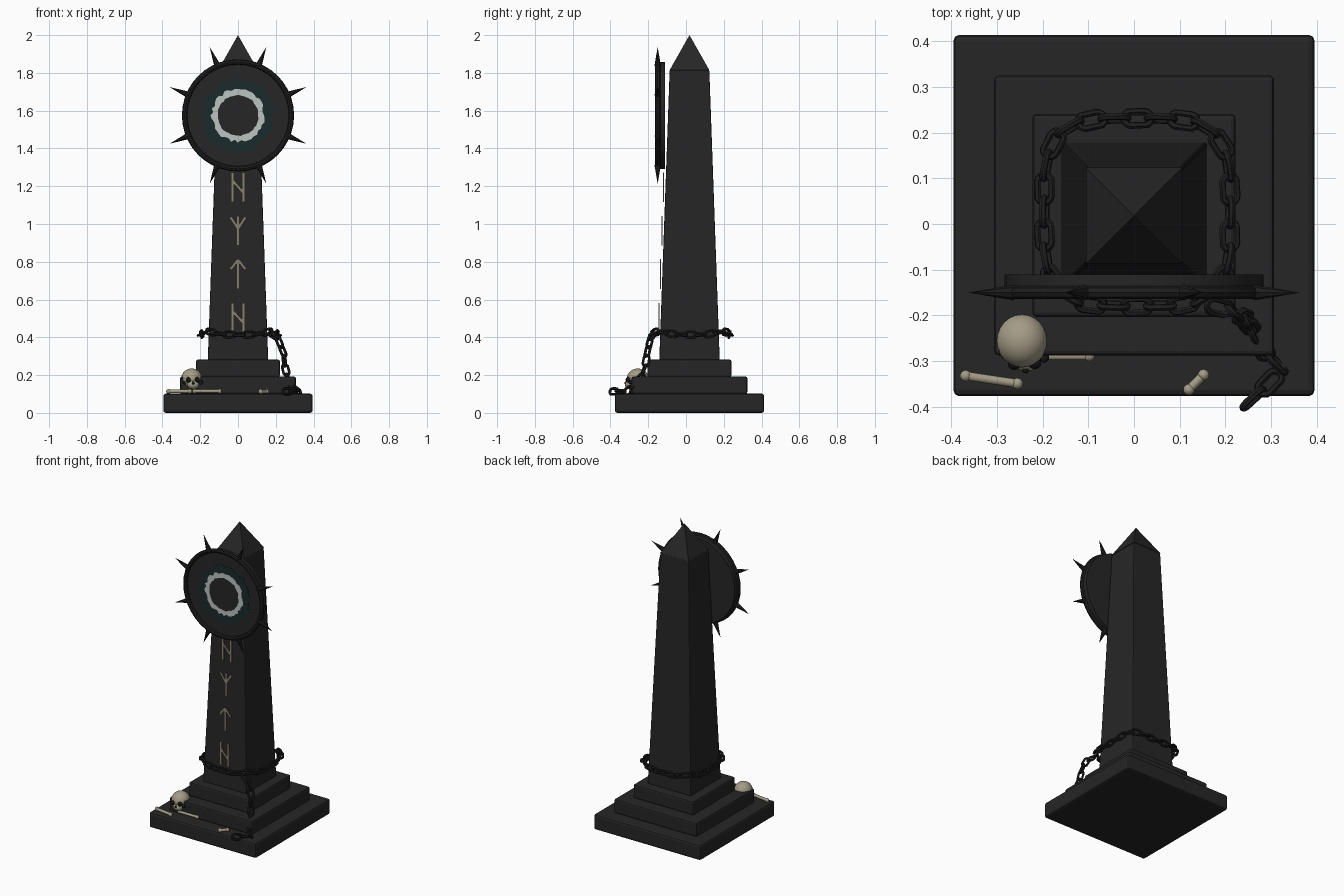
import bpy, bmesh, math, random
from mathutils import Vector, Matrix

if "Cube" in bpy.data.objects:
    bpy.data.objects.remove(bpy.data.objects["Cube"])

random.seed(4)
CY = 0.0185                       # centre of the obelisk in y
DISC = Vector((0, -0.15, 1.575))  # centre of the disc


def mat(name, *rgb):
    m = bpy.data.materials.new(name)
    m.diffuse_color = (*rgb, 1)
    m.use_nodes = True
    m.node_tree.nodes["Principled BSDF"].inputs["Base Color"].default_value = m.diffuse_color
    return m


STONE = mat("dark_stone", 0.019, 0.019, 0.019)
IRON = mat("black_iron", 0.013, 0.013, 0.013)
BONE = mat("old_bone", 0.37, 0.33, 0.24)
MARK = mat("pale_mark", 0.25, 0.225, 0.16)
GLOW = mat("pale_ring", 0.50, 0.55, 0.53)
TEAL = mat("dark_teal", 0.011, 0.024, 0.025)
HOLLOW = mat("hollow_black", 0.008, 0.008, 0.008)


def finish(name, bm, material, smooth=False, bevel=0):
    bmesh.ops.recalc_face_normals(bm, faces=bm.faces)
    me = bpy.data.meshes.new(name)
    bm.to_mesh(me)
    bm.free()
    ob = bpy.data.objects.new(name, me)
    bpy.context.collection.objects.link(ob)
    me.materials.append(material)
    if bevel:
        b = ob.modifiers.new("bevel", 'BEVEL')
        b.width, b.segments = bevel, 2
    if smooth:
        bpy.ops.object.select_all(action='DESELECT')
        bpy.context.view_layer.objects.active = ob
        ob.select_set(True)
        bpy.ops.object.shade_smooth_by_angle(angle=math.radians(40))
    return ob


def block(name, z0, z1, h0, h1, bevel):
    """Square block, half widths h0 below and h1 above."""
    bm = bmesh.new()
    bmesh.ops.create_cube(bm, size=2)
    for v in bm.verts:
        top = v.co.z > 0
        h = h1 if top else h0
        v.co = (v.co.x * h, CY + v.co.y * h, z1 if top else z0)
    return finish(name, bm, STONE, bevel=bevel)


def cone(bm, a, b, r0, r1, seg):
    """Cylinder or cone from point a to point b."""
    a, b = Vector(a), Vector(b)
    d = b - a
    m = Matrix.Translation((a + b) / 2) @ d.to_track_quat('Z', 'Y').to_matrix().to_4x4()
    bmesh.ops.create_cone(bm, cap_ends=True, segments=seg, radius1=r0, radius2=r1,
                          depth=d.length, matrix=m)


def ball(bm, c, r, scale=(1, 1, 1), seg=16):
    m = Matrix.Translation(c) @ Matrix.Diagonal((*scale, 1))
    bmesh.ops.create_uvsphere(bm, u_segments=seg, v_segments=seg // 2 + 2, radius=r, matrix=m)


# stepped base, tapering shaft, pointed cap
block("base_step_low", 0.0, 0.102, 0.395, 0.395, 0.013)
block("base_step_middle", 0.10, 0.193, 0.306, 0.306, 0.01)
block("base_step_high", 0.19, 0.282, 0.222, 0.222, 0.01)
block("shaft", 0.28, 1.815, 0.16, 0.105, 0.005)
bm = bmesh.new()
bmesh.ops.create_cone(bm, cap_ends=True, segments=4, radius1=0.105 * math.sqrt(2), radius2=0, depth=0.185,
                      matrix=Matrix.Translation((0, CY, 1.9075)) @ Matrix.Rotation(math.pi / 4, 4, 'Z'))
finish("pointed_cap", bm, STONE)

# disc: plate, rim, spikes
bm = bmesh.new()
cone(bm, (0, -0.110, DISC.z), (0, -0.144, DISC.z), 0.283, 0.283, 40)
finish("disc_plate", bm, STONE, smooth=True)
bpy.ops.mesh.primitive_torus_add(major_segments=40, minor_segments=8, major_radius=0.283,
                                 minor_radius=0.014, location=DISC, rotation=(math.pi / 2, 0, 0))
rim = bpy.context.object
rim.name = "disc_rim"
rim.data.materials.append(IRON)
bpy.ops.object.shade_smooth_by_angle(angle=math.radians(40))
bm = bmesh.new()
for k in range(8):
    a = math.radians(22.5 + 45 * k)
    d = Vector((math.cos(a), 0, math.sin(a)))
    cone(bm, DISC + d * 0.285, DISC + d * 0.392, 0.017, 0, 8)
finish("disc_spikes", bm, IRON)


def jagged_ring(name, material, y, r_in, r_out, jit_in, jit_out, n=48):
    """Thin flat ring with ragged edges, painted on the disc."""
    bm = bmesh.new()
    loops = []
    for r, j in ((r_in, jit_in), (r_out, jit_out)):
        row = []
        for k in range(n):
            a = 2 * math.pi * k / n
            q = r + random.uniform(-j, j)
            row.append(bm.verts.new((q * math.cos(a), y, DISC.z + q * math.sin(a))))
        loops.append(row)
    for k in range(n):
        j = (k + 1) % n
        bm.faces.new((loops[0][k], loops[0][j], loops[1][j], loops[1][k]))
    geo = bmesh.ops.extrude_face_region(bm, geom=bm.faces[:])["geom"]
    for v in geo:
        if isinstance(v, bmesh.types.BMVert):
            v.co.y += 0.002
    finish(name, bm, material)


jagged_ring("teal_halo", TEAL, -0.1460, 0.12, 0.19, 0, 0.012)
jagged_ring("pale_ring", GLOW, -0.1485, 0.108, 0.138, 0.003, 0.008)

# abstract strokes on the shaft front, as thin plates
FORKED = [((0, -.078), (0, .078)), ((0, .01), (-.04, .072)), ((0, .01), (.04, .072))]
ARROW = [((0, -.078), (0, .078)), ((0, .076), (-.04, .025)), ((0, .076), (.04, .025))]
BARRED = [((-.029, -.078), (-.029, .078)), ((.029, -.078), (.029, .078)), ((-.029, .035), (.029, -.03))]
for i, (zc, strokes) in enumerate(((0.505, BARRED), (0.735, ARROW), (0.965, FORKED), (1.195, BARRED))):
    bm = bmesh.new()
    half = 0.16 - 0.055 * (zc - 0.28) / 1.535
    for k, (a, b) in enumerate(strokes):
        a, b = Vector((a[0], 0, a[1])), Vector((b[0], 0, b[1]))
        d = b - a
        m = (Matrix.Translation((a + b) / 2 + Vector((0, CY - half - 0.009 - 0.0004 * k, zc)))
             @ Matrix.Rotation(math.atan2(d.x, d.z), 4, 'Y')
             @ Matrix.Diagonal((0.014, 0.005, d.length, 1)))
        bmesh.ops.create_cube(bm, size=1, matrix=m)
    finish("carved_mark_%d" % (i + 1), bm, MARK)


def resample(pts, pitch):
    """Evenly spaced positions and tangents along a polyline."""
    out, left = [], pitch / 2
    for a, b in zip(pts, pts[1:]):
        d = b - a
        while left <= d.length:
            out.append((a + d.normalized() * left, d.normalized()))
            left += pitch
        left -= d.length
    return out


def chain(name, pts, pitch, half_len=0.038, half_wid=0.0165, wire=0.0075):
    bm = bmesh.new()
    n, m = 14, 6
    for i, (c, t) in enumerate(resample(pts, pitch)):
        side = Vector((0, 0, 1)).cross(t)
        side = side.normalized() if side.length > 0.1 else Vector((1, 0, 0))
        roll = Matrix.Rotation(math.radians(15 + 90 * (i % 2)), 3, t)
        s = roll @ side
        up = t.cross(s)
        rows = []
        for k in range(n):
            a = 2 * math.pi * (k + 0.5) / n
            straight = half_len - wire - half_wid
            radial = t * math.cos(a) + s * math.sin(a)
            p = c + radial * half_wid + t * math.copysign(straight, math.cos(a))
            rows.append([bm.verts.new(p + wire * (radial * math.cos(b) + up * math.sin(b)))
                         for b in (2 * math.pi * q / m for q in range(m))])
        for k in range(n):
            r0, r1 = rows[k], rows[(k + 1) % n]
            for q in range(m):
                bm.faces.new((r0[q], r0[(q + 1) % m], r1[(q + 1) % m], r1[q]))
    finish(name, bm, IRON, smooth=True)


# chain around the shaft (rounded square) and its hanging end
loop = []
for k in range(121):
    a = 2 * math.pi * k / 120 - math.pi / 4
    c, s = math.cos(a), math.sin(a)
    loop.append(Vector((0.007 + 0.203 * math.copysign(abs(c) ** 0.55, c),
                        0.026 + 0.205 * math.copysign(abs(s) ** 0.55, s), 0.422 + 0.008 * math.cos(4 * a + math.pi))))
length = sum((b - a).length for a, b in zip(loop, loop[1:]))
chain("chain_loop", loop, length / 28.001)
tail = [(.165, -.175, .42), (.215, -.19, .385), (.24, -.205, .32), (.248, -.215, .25), (.262, -.24, .185),
        (.285, -.28, .14), (.312, -.305, .118), (.315, -.33, .115), (.225, -.415, .113)]
chain("chain_tail", [Vector(p) for p in tail], 0.051)

# skull: cranium, jaw, dark sockets
bm = bmesh.new()
ball(bm, (-0.245, -0.255, 0.18), 0.056, (1, 1.05, 0.98), 24)
ball(bm, (-0.237, -0.294, 0.15), 0.032, (1, 0.9, 0.8))
finish("skull", bm, BONE, smooth=True)
bm = bmesh.new()
for x, y, z, r in ((-.262, -.305, .175, .015), (-.217, -.303, .175, .015), (-.237, -.319, .158, .008),
                   (-.279, -.285, .162, .013), (-.197, -.292, .162, .012)):
    ball(bm, (x, y, z), r, seg=10)
finish("skull_sockets", bm, HOLLOW, smooth=True)

# loose bones on the lowest step
for name, a, b, r in (("bone_left", (-.368, -.332, .114), (-.255, -.349, .114), .010),
                      ("bone_middle", (-.23, -.289, .115), (-.098, -.289, .115), .009),
                      ("bone_right", (.12, -.362, .113), (.152, -.33, .113), .010)):
    bm = bmesh.new()
    cone(bm, a, b, r, r, 10)
    for p in (a, b):
        ball(bm, p, r + 0.003, seg=10)
    finish(name, bm, BONE, smooth=True)
